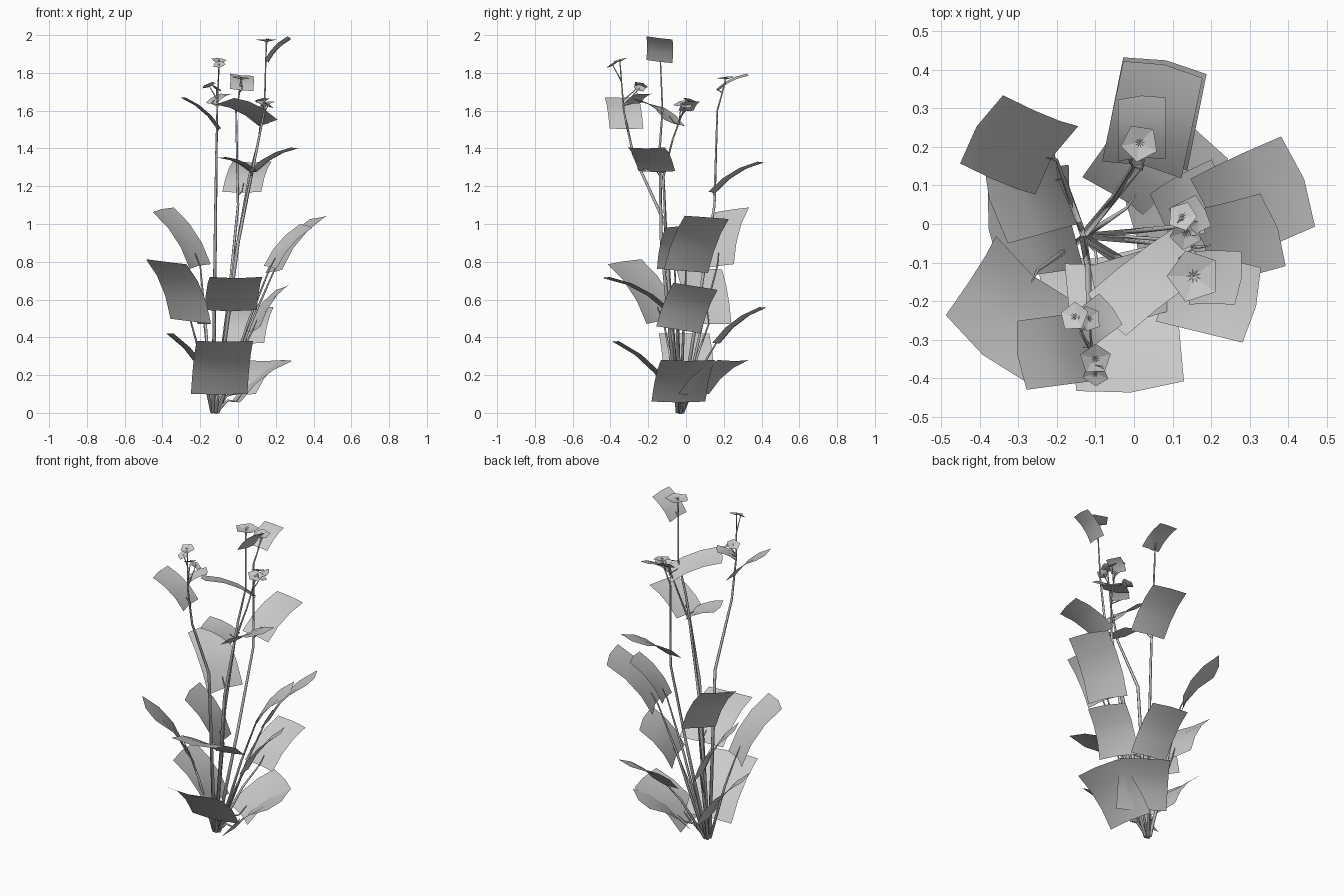
import bpy, bmesh, math, random
from mathutils import Vector as V

cube = bpy.data.objects.get("Cube")
if cube:
    bpy.data.objects.remove(cube)
random.seed(4)

grey = bpy.data.materials.new("plain grey")
grey.use_nodes = True
grey.diffuse_color = (0.6, 0.6, 0.6, 1)
grey.node_tree.nodes["Principled BSDF"].inputs["Base Color"].default_value = (0.6, 0.6, 0.6, 1)
ROOT = V((-0.12, -0.03, 0))


def add_mesh(name, bm, smooth=False):
    mesh = bpy.data.meshes.new(name)
    for face in bm.faces:
        face.smooth = smooth
    bm.to_mesh(mesh)
    bm.free()
    mesh.materials.append(grey)
    obj = bpy.data.objects.new(name, mesh)
    bpy.context.collection.objects.link(obj)


def tube(name, points, r0, r1, sides=5):
    """Tapered stalk swept along a few points."""
    bm = bmesh.new()
    rings = []
    for i, p in enumerate(points):
        ahead = points[min(i + 1, len(points) - 1)] - points[max(i - 1, 0)]
        turn = ahead.to_track_quat('Z', 'Y')
        r = r0 + (r1 - r0) * i / (len(points) - 1)
        rings.append([bm.verts.new(p + turn @ V((r * math.cos(math.tau * k / sides),
                                                 r * math.sin(math.tau * k / sides), 0)))
                      for k in range(sides)])
    for a, b in zip(rings, rings[1:]):
        for k in range(sides):
            n = (k + 1) % sides
            bm.faces.new((a[k], a[n], b[n], b[k]))
    bm.faces.new(rings[0][::-1])
    bm.faces.new(rings[-1])
    add_mesh(name, bm, True)


def leaf(name, base, tip, width, roll=0, arch=0.08):
    """Broad arched card, slightly cupped across, from base edge to tip edge."""
    base, tip = V(base), V(tip)
    run = tip - base
    side = run.cross(V((0, 0, 1))).normalized()
    up = side.cross(run).normalized()
    tilt = math.radians(roll)
    side, up = (side * math.cos(tilt) + up * math.sin(tilt),
                up * math.cos(tilt) - side * math.sin(tilt))
    bm = bmesh.new()
    grid = []
    for t in (0, 0.33, 0.67, 1):
        lift = up * arch * run.length * 4 * t * (1 - t)
        grid.append([bm.verts.new(base + run * t + lift + side * width * s
                                  + (run * 0.03 - up * 0.05 * width) * (s == 0))
                     for s in (-0.5, 0, 0.5)])
    for a, b in zip(grid, grid[1:]):
        for k in (0, 1):
            bm.faces.new((a[k], a[k + 1], b[k + 1], b[k]))
    add_mesh(name, bm, True)
    return base + run * 0.2 + up * arch * run.length * 0.6


def flower(name, centre, radius, lean):
    """Five-sided bloom with a tuft of stamens."""
    centre, axis = V(centre), V(lean).normalized()
    turn = axis.to_track_quat('Z', 'Y')
    bm = bmesh.new()
    hub = bm.verts.new(centre - axis * radius * 0.2)
    rim = [bm.verts.new(centre + turn @ V((radius * math.cos(math.tau * k / 5),
                                           radius * math.sin(math.tau * k / 5), 0)))
           for k in range(5)]
    for k in range(5):
        bm.faces.new((hub, rim[k], rim[(k + 1) % 5]))
    for k in range(9):
        a = math.tau * k / 9
        out = turn @ V((math.cos(a), math.sin(a), random.uniform(0.3, 0.8)))
        across = turn @ V((-math.sin(a), math.cos(a), 0)) * radius * 0.05
        foot = hub.co + axis * radius * 0.12
        bm.faces.new([bm.verts.new(p) for p in
                      (foot - across, foot + across, foot + out * radius * 0.3)])
    add_mesh(name, bm)


# Main flowering stalks
stalks = {
    "tall": [(0, -0.13, 0.9), (0.1, -0.14, 1.4), (0.14, -0.125, 1.6), (0.15, -0.14, 1.97)],
    "back": [(-0.05, 0.07, 0.6), (0, 0.15, 1.1), (-0.01, 0.165, 1.6), (0.02, 0.21, 1.76)],
    "front": [(-0.12, -0.11, 1), (-0.115, -0.28, 1.37), (-0.11, -0.33, 1.6), (-0.1, -0.35, 1.86)],
    "left": [(-0.02, -0.1, 0.8), (0.06, -0.12, 1.25), (0.11, -0.07, 1.45), (0.13, 0, 1.64)],
}
for name, path in stalks.items():
    stalks[name] = [ROOT + V((path[0][0], path[0][1], 0)) * 0.1] + [V(p) for p in path]
    tube(name + "_stalk", stalks[name], 0.011, 0.003)


def nearest_on_stalks(p):
    spots = [a.lerp(b, k / 10) for path in stalks.values()
             for a, b in zip(path, path[1:]) for k in range(11)]
    return min((s for s in spots if s.z < p.z), key=lambda s: (s - p).length)


# Large leaves rising on their own stalks from the root
root_leaves = [
    ("low_front", (-0.1, -0.07, 0.1), (-0.07, -0.37, 0.38), 0.3, 0),
    ("mid_front", (-0.04, -0.09, 0.545), (-0.01, -0.42, 0.72), 0.28, 0),
    ("right_front", (-0.25, -0.12, 0.485), (-0.38, -0.325, 0.8), 0.28, 9),
    ("right_back", (-0.2, 0.165, 0.775), (-0.395, 0.245, 1.075), 0.21, 12),
    ("left_upper", (0.19, 0, 0.75), (0.425, 0.11, 1.035), 0.25, 6),
    ("left_inner_upper", (0.17, -0.06, 0.77), (0.36, -0.015, 0.99), 0.2, -8),
    ("left_mid", (0.08, -0.04, 0.44), (0.24, 0.05, 0.67), 0.25, 14),
    ("back_mid", (0.03, 0.16, 0.37), (0.08, 0.41, 0.56), 0.22, 0),
    ("low_left", (-0.01, -0.04, 0.06), (0.27, 0.01, 0.28), 0.29, 0),
    ("low_back", (-0.02, 0.04, 0.1), (0.13, 0.25, 0.28), 0.28, 0),
    ("low_right", (-0.15, 0.02, 0.15), (-0.36, -0.01, 0.42), 0.27, 0),
    ("mid_right", (-0.18, 0.12, 0.47), (-0.36, 0.07, 0.76), 0.25, 0),
]
for name, base, tip, width, roll in root_leaves:
    joint = leaf(name + "_leaf", base, tip, width, roll)
    foot = ROOT + V((base[0], base[1], 0)) * 0.07
    bend = foot.lerp(V(base), 0.6) + V((0, 0, 0.03))
    tube(name + "_leaf_stalk", [foot, bend, V(base), joint], 0.009, 0.002)

# Smaller leaves carried on the flowering stalks
stalk_leaves = [
    ("front_upper", (-0.1, -0.315, 1.505), (-0.29, -0.34, 1.67), 0.18, 0),
    ("left_high", (0.16, -0.06, 1.535), (-0.07, -0.235, 1.65), 0.15, -14),
    ("left_side", (0.08, -0.155, 1.28), (0.305, -0.21, 1.405), 0.2, 0),
    ("left_inner", (0.08, -0.14, 1.28), (-0.09, -0.19, 1.355), 0.17, 0),
    ("back_upper", (0.02, 0.14, 1.17), (0.075, 0.4, 1.33), 0.21, 0),
    ("top", (0.15, -0.14, 1.86), (0.27, -0.14, 1.985), 0.14, 10),
    ("back_top", (0.02, 0.165, 1.71), (0.02, 0.325, 1.79), 0.125, -6),
    ("front_small", (-0.14, -0.28, 1.64), (-0.06, -0.22, 1.69), 0.1, 0),
    ("left_small", (0.11, 0, 1.6), (0.18, 0.035, 1.65), 0.09, 0),
]
for name, base, tip, width, roll in stalk_leaves:
    joint = leaf(name + "_leaf", base, tip, width, roll)
    tube(name + "_leaf_stalk", [nearest_on_stalks(V(base)), V(base), joint], 0.004, 0.002)

# Blooms
flowers = [
    ("top", (0.155, -0.135, 1.978), 0.07, (0, 0, 1)),
    ("back", (0.015, 0.21, 1.775), 0.05, (0.1, -0.1, 1)),
    ("front", (-0.1, -0.35, 1.868), 0.042, (0.1, -0.3, 1)),
    ("front_side", (-0.1, -0.39, 1.845), 0.035, (-0.2, -0.6, 1)),
    ("front_low", (-0.155, -0.24, 1.735), 0.04, (-0.4, 0.3, 1)),
    ("front_inner", (-0.115, -0.245, 1.72), 0.035, (0.6, 0.2, 1)),
    ("left", (0.125, 0.02, 1.655), 0.04, (-0.2, 0.3, 1)),
    ("left_side", (0.135, -0.025, 1.64), 0.045, (0.3, -0.3, 1)),
    ("left_outer", (0.16, 0, 1.63), 0.035, (0.6, 0.1, 1)),
]
for name, centre, radius, lean in flowers:
    flower(name + "_flower", centre, radius, lean)
    c = V(centre)
    tube(name + "_flower_stalk", [nearest_on_stalks(c - V((0, 0, 0.08))), c], 0.004, 0.002)
